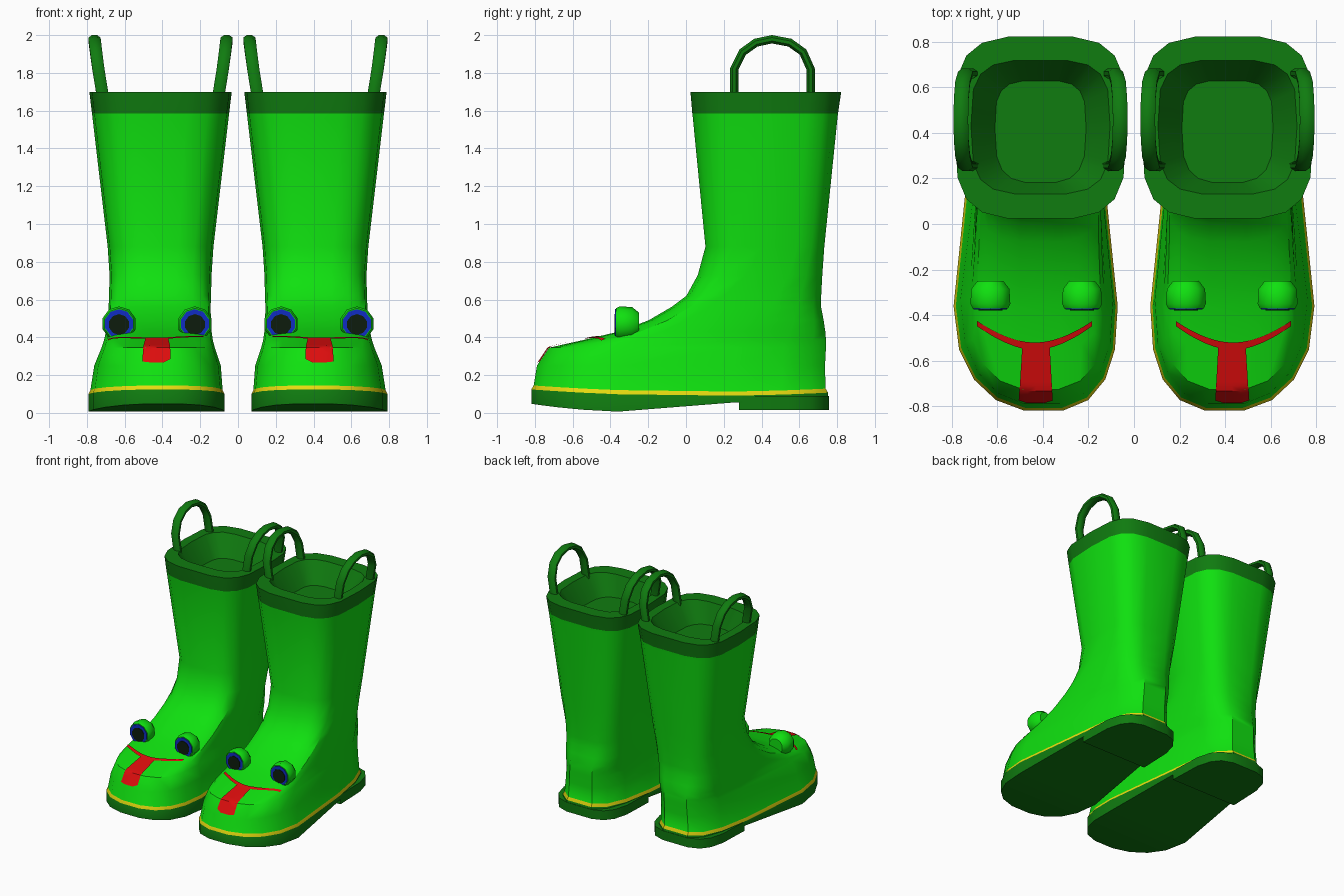
import bpy
import bmesh
from math import sin, cos, pi, radians, copysign
from mathutils import Vector
from mathutils.bvhtree import BVHTree

if "Cube" in bpy.data.objects:
    bpy.data.objects.remove(bpy.data.objects["Cube"], do_unlink=True)


def material(name, rgb):
    m = bpy.data.materials.new(name)
    m.use_nodes = True
    m.diffuse_color = (*rgb, 1)
    m.node_tree.nodes["Principled BSDF"].inputs["Base Color"].default_value = (*rgb, 1)
    return m


GREEN = material("bright green", (0.005, 0.75, 0.005))
DARK = material("dark green", (0.005, 0.2, 0.005))
YELLOW = material("yellow", (0.8, 0.72, 0.005))
RED = material("red", (0.72, 0.004, 0.004))
BLUE = material("blue", (0.005, 0.025, 0.55))
BLACK = material("black", (0.004, 0.012, 0.004))


def make(name, verts, faces, mats, side, index=None, plate=False, angle=35):
    """Mesh object; side = -1 mirrors it to the other boot."""
    me = bpy.data.meshes.new(name)
    me.from_pydata([(v[0] * side, v[1], v[2]) for v in verts], [], faces)
    for m in mats:
        me.materials.append(m)
    if index:
        me.polygons.foreach_set("material_index", index)
    bm = bmesh.new()
    bm.from_mesh(me)
    if plate:
        bm.normal_update()
        bmesh.ops.reverse_faces(bm, faces=[f for f in bm.faces if f.normal.z < 0])
    else:
        bmesh.ops.recalc_face_normals(bm, faces=bm.faces)
    bm.to_mesh(me)
    bm.free()
    ob = bpy.data.objects.new(("left_" if side > 0 else "right_") + name, me)
    bpy.context.collection.objects.link(ob)
    bpy.ops.object.select_all(action='DESELECT')
    ob.select_set(True)
    bpy.context.view_layer.objects.active = ob
    bpy.ops.object.shade_smooth_by_angle(angle=radians(angle))
    return ob


def bridge(rings, n):
    """Quads joining consecutive closed rings of n points."""
    return [(r * n + k, r * n + (k + 1) % n, (r + 1) * n + (k + 1) % n, (r + 1) * n + k)
            for r in range(rings - 1) for k in range(n)]


def strip_cap(start, n):
    """Close a left-right symmetric ring with crosswise quads."""
    return [(start + i, start + i + 1, start + n - 2 - i, start + n - 1 - i)
            for i in range(n // 2 - 1)]


def spow(v, p):
    return copysign(abs(v) ** p, v)


# Boot body: rounded outlines stacked from sole to cuff
N = 18


def outline(z, front, back, wide, half, ef, taper):
    cx = 0.435 - 0.025 * min(1, z / 0.7)
    toe_shift = 0.045 * (1 - min(1, z / 0.5))
    pts = []
    for k in range(N):
        a = (k + 0.5) * 2 * pi / N
        e = ef if cos(a) > 0 else 3.6
        sx, sy = spow(sin(a), 2 / e), -spow(cos(a), 2 / e)
        if sy < 0:
            x, y = cx + half * sx - toe_shift * sy * sy, wide - (wide - front) * -sy
        else:
            x, y = cx + half * sx * (1 - taper * sy ** 0.5), wide + (back - wide) * sy
        pts.append(Vector((x, y, z)))
    return pts


def sole_bottom(y):
    return 0.005 + (0.045 * ((y + 0.25) / 0.58) ** 2 if y < -0.25
                    else min(0.055, 0.055 * ((y + 0.25) / 0.53) ** 2))


def sole_top(y):
    return 0.09 + 0.035 * ((y - 0.1) / 0.93) ** 2


# height, front, back, widest y, half width, front squareness, heel taper
LEVELS = [
    (0.25, -0.795, 0.745, -0.33, 0.335, 2.4, 0.2),
    (0.345, -0.73, 0.75, -0.33, 0.3, 2.6, 0.12),
    (0.385, -0.55, 0.75, -0.27, 0.288, 3, 0.08),
    (0.43, -0.36, 0.745, -0.13, 0.28, 3, 0.05),
    (0.49, -0.2, 0.735, 0, 0.274, 3, 0.02),
    (0.56, -0.08, 0.72, 0.12, 0.27, 3, 0),
    (0.62, 0, 0.72, 0.2, 0.27, 3, 0),
    (0.73, 0.06, 0.725, 0.32, 0.27, 3, 0),
    (0.88, 0.1, 0.735, 0.41, 0.28, 3.2, 0),
    (1.56, 0.033, 0.805, 0.43, 0.36, 3.6, 0),
    (1.585, 0.03, 0.808, 0.43, 0.363, 3.6, 0),
    (1.7, 0.02, 0.825, 0.43, 0.377, 3.6, 0),
    (1.7, 0.13, 0.72, 0.43, 0.305, 3.6, 0),
    (1.54, 0.18, 0.63, 0.42, 0.2, 3.2, 0),
]
base = outline(0.1, -0.825, 0.762, -0.36, 0.36, 2.4, 0.2)
ledge = outline(0.1, -0.812, 0.748, -0.36, 0.35, 2.4, 0.2)
rings = [[Vector((p.x, p.y, sole_bottom(p.y))) for p in base],
         [Vector((p.x, p.y, sole_top(p.y))) for p in base],
         [Vector((p.x, p.y, sole_top(p.y) + 0.022)) for p in ledge]]
rings += [outline(*lv) for lv in LEVELS]
body_verts = [p for r in rings for p in r]
body_faces = bridge(len(rings), N)
body_index = []
for r in range(len(rings) - 1):
    z = rings[r + 1][0].z
    cuff = r >= len(rings) - 4
    slot = 1 if r == 0 or cuff else 0
    if r == 1 or (cuff and z < 1.6 and rings[r][0].z < 1.57):
        slot = 2
    body_index += [slot] * N
for start in (0, (len(rings) - 1) * N):
    cap = strip_cap(start, N)
    body_faces += cap
    body_index += [1] * len(cap)
tree = BVHTree.FromPolygons(body_verts, body_faces)


def plate_grid(rows):
    """Lay rows of (x, y) points onto the top of the foot."""
    verts = []
    for row in rows:
        for x, y in row:
            hit, nor, _, _ = tree.ray_cast(Vector((x, y, 1)), Vector((0, 0, -1)))
            if hit is None:
                hit, nor = Vector((x, y, 0.2)), Vector((0, 0, 1))
            verts.append(hit + nor * (0.007 if nor.z > 0 else -0.007))
    w = len(rows[0])
    faces = [(r * w + c, r * w + c + 1, (r + 1) * w + c + 1, (r + 1) * w + c)
             for r in range(len(rows) - 1) for c in range(w - 1)]
    return verts, faces


def disc_stack(cx, cz, profile, n=10):
    """Closed turned shape along y from (y, radius) pairs."""
    verts = [(cx + r * cos(2 * pi * (k + 0.5) / n), y, cz + r * sin(2 * pi * (k + 0.5) / n))
             for y, r in profile for k in range(n)]
    last = (len(profile) - 1) * n
    faces = bridge(len(profile), n) + [tuple(range(n)), tuple(range(last, last + n))]
    return verts, faces


def handle(base_x, lean):
    """Pull loop swept along an arch that leans outward."""
    path = [(0.255, 1.64), (0.255, 1.82), (0.3, 1.91), (0.37, 1.96), (0.455, 1.978),
            (0.55, 1.96), (0.62, 1.91), (0.66, 1.82), (0.66, 1.64)]
    n, verts = 8, []
    for i, (y, z) in enumerate(path):
        p, q = path[max(i - 1, 0)], path[min(i + 1, len(path) - 1)]
        t = Vector((q[0] - p[0], q[1] - p[1])).normalized()
        cx = base_x + lean * (max(0, z - 1.68) / 0.3) ** 0.7
        for k in range(n):
            a = 2 * pi * (k + 0.5) / n
            d = 0.024 * sin(a)
            verts.append((cx + 0.035 * cos(a), y - t.y * d, z + t.x * d))
    last = (len(path) - 1) * n
    return verts, bridge(len(path), n) + [tuple(range(n)), tuple(range(last, last + n))]


# Heel block outline, straight at the front
heel = [(0.43 + 0.292 * spow(cos(a), 0.55), 0.28 + 0.48 * sin(a) ** 0.55)
        for a in [pi * k / 9 for k in range(9)] + [pi - 1e-9]]
H = len(heel)
heel_verts = [(x, y, z) for z in (0.015, 0.09) for x, y in heel]
heel_faces = bridge(2, H) + [tuple(range(H)), tuple(range(H, 2 * H))]

# Smile and tongue layouts
smile = []
for k in range(25):
    t = k / 12 - 1
    y = -0.535 + 0.1 * abs(t) ** 1.8
    w = 0.017 - 0.006 * abs(t)
    smile.append([(0.435 + 0.25 * t, y - w), (0.435 + 0.25 * t, y + w)])
tongue = []
for k in range(15):
    y = -0.53 - 0.25 * k / 14
    w = 0.06 + 0.014 * k / 14
    tongue.append([(0.43 + w * c, y + (0.012 if abs(c) == 1 and k == 14 else 0))
                   for c in (-1, -0.5, 0, 0.5, 1)])

for s in (1, -1):
    make("boot_body", body_verts, body_faces, [GREEN, DARK, YELLOW], s, body_index)
    make("heel", heel_verts, heel_faces, [DARK], s)
    make("smile", *plate_grid(smile), [RED], s, plate=True)
    make("tongue", *plate_grid(tongue), [RED], s, plate=True)
    for label, hx, lean in (("inner", 0.11, -0.05), ("outer", 0.71, 0.05)):
        make(label + "_pull_loop", *handle(hx, lean), [DARK], s)
    for label, ex in (("inner", 0.228), ("outer", 0.63)):
        make(label + "_eye", *disc_stack(ex, 0.472, [
            (-0.37, 0.082), (-0.35, 0.092), (-0.285, 0.088), (-0.25, 0.06)]), [GREEN], s)
        make(label + "_iris", *disc_stack(ex, 0.472, [(-0.375, 0.077), (-0.368, 0.077)]),
             [BLUE], s)
        make(label + "_pupil", *disc_stack(ex, 0.468, [(-0.379, 0.055), (-0.372, 0.055)]),
             [BLACK], s)
